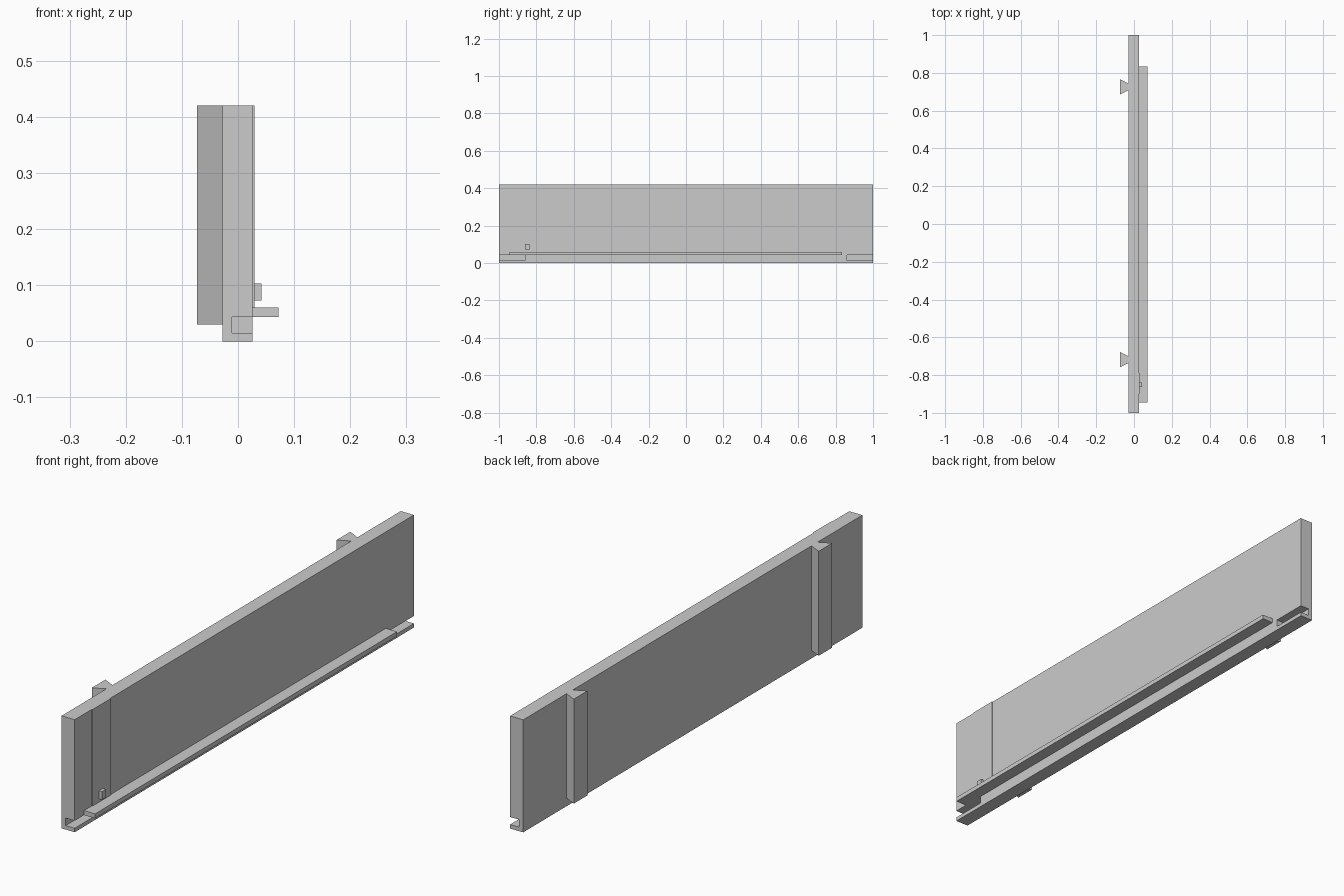
import bpy
import bmesh

cube = bpy.data.objects.get("Cube")
if cube:
    bpy.data.objects.remove(cube, do_unlink=True)

GREY = (0.6, 0.6, 0.6, 1.0)
mat = bpy.data.materials.new("plain grey")
mat.use_nodes = True
mat.diffuse_color = GREY
mat.node_tree.nodes["Principled BSDF"].inputs["Base Color"].default_value = GREY


def prism(name, outline, z0, z1):
    """Extrude an xy outline from z0 up to z1."""
    bm = bmesh.new()
    base = bm.faces.new([bm.verts.new((x, y, z0)) for x, y in outline])
    top = bmesh.ops.extrude_face_region(bm, geom=[base])["geom"]
    verts = [v for v in top if isinstance(v, bmesh.types.BMVert)]
    bmesh.ops.translate(bm, verts=verts, vec=(0, 0, z1 - z0))
    bmesh.ops.recalc_face_normals(bm, faces=bm.faces)
    mesh = bpy.data.meshes.new(name)
    bm.to_mesh(mesh)
    bm.free()
    mesh.materials.append(mat)
    obj = bpy.data.objects.new(name, mesh)
    bpy.context.collection.objects.link(obj)
    return obj


def box(name, x, y, z):
    outline = [(x[0], y[0]), (x[1], y[0]), (x[1], y[1]), (x[0], y[1])]
    return prism(name, outline, *z)


BACK, FACE = -0.028, 0.026      # the two broad sides of the panel
TOP, LEDGE = 0.42, 0.043        # panel top and shelf underside

# Main panel with a pocket cut into each lower end
panel = box("panel", (BACK, FACE), (-1, 1), (0, TOP))
for side, ys in (("front", (-1.1, -0.86)), ("rear", (0.86, 1.1))):
    cutter = box(side + "_pocket_cutter", (-0.011, 0.2), ys, (0.015, LEDGE))
    cutter.hide_render = True
    mod = panel.modifiers.new("pocket", "BOOLEAN")
    mod.operation = "DIFFERENCE"
    mod.solver = "EXACT"
    mod.object = cutter
    bpy.context.view_layer.objects.active = panel
    bpy.ops.object.modifier_apply(modifier=mod.name)
    bpy.data.objects.remove(cutter, do_unlink=True)

# Shelf strip, thin raised band and small peg on the face
box("shelf_strip", (FACE, 0.072), (-0.945, 0.835), (LEDGE, 0.06))
box("raised_band", (FACE, 0.029), (-0.9, -0.79), (LEDGE, TOP))
box("peg", (FACE, 0.042), (-0.862, -0.838), (0.073, 0.103))

# Dovetail rails on the back
for side, y in (("front", -0.718), ("rear", 0.726)):
    prism(side + "_dovetail_rail",
          [(BACK, y - 0.018), (BACK, y + 0.018),
           (-0.073, y + 0.04), (-0.073, y - 0.04)], 0.03, TOP)
